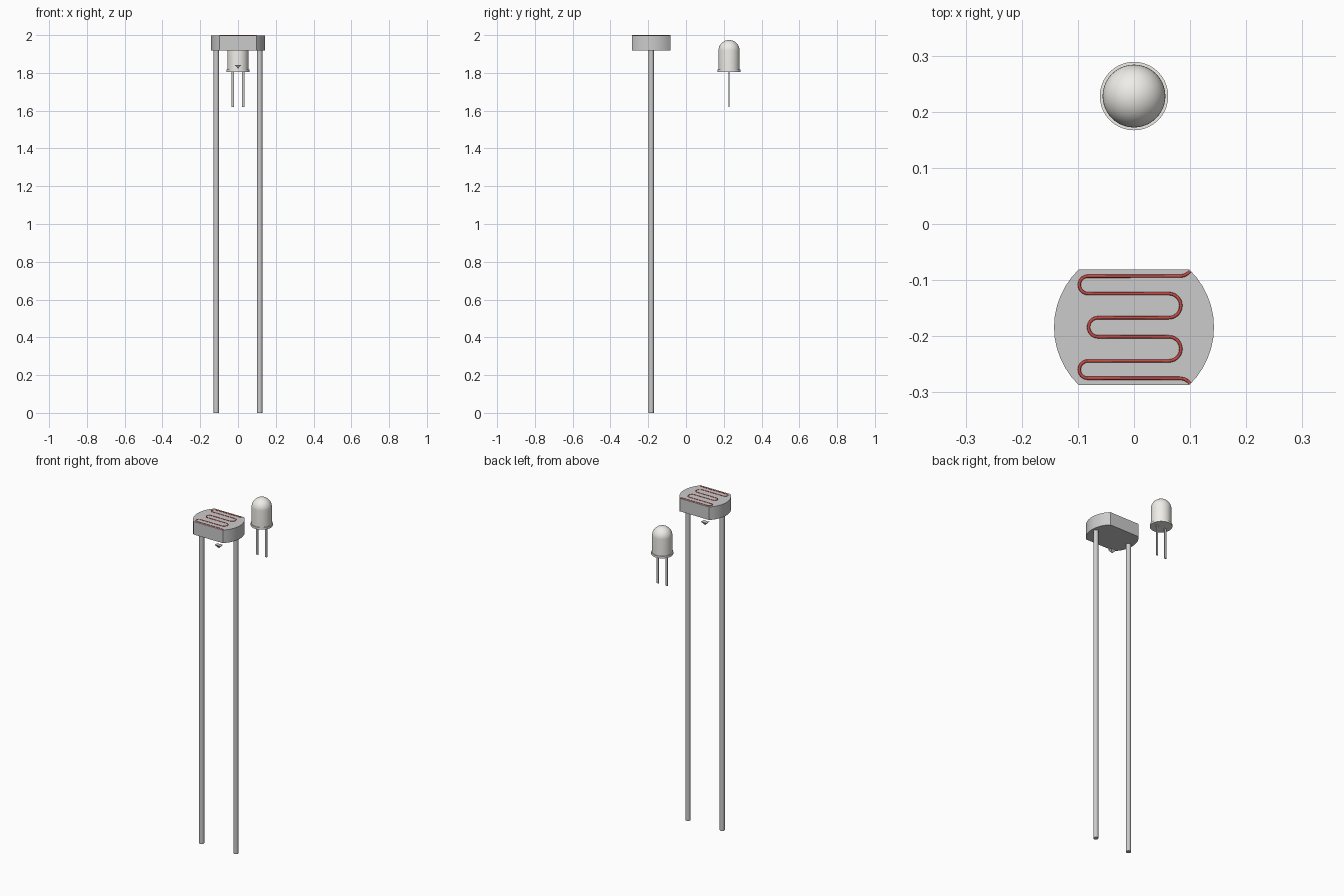
import bpy, bmesh, math
from math import sin, cos, pi

if "Cube" in bpy.data.objects:
    bpy.data.objects.remove(bpy.data.objects["Cube"])

SENSOR_Y, LED_Y = -0.184, 0.228
TOP = 1.998


def material(name, color):
    m = bpy.data.materials.new(name)
    m.diffuse_color = color
    m.use_nodes = True
    m.node_tree.nodes["Principled BSDF"].inputs["Base Color"].default_value = m.diffuse_color
    return m


RED = material("track_red", (0.55, 0.07, 0.06, 1))
WHITE = material("warm_white", (0.86, 0.85, 0.81, 1))


def add_object(name, bm, mat=None, smooth=None):
    bmesh.ops.recalc_face_normals(bm, faces=bm.faces)
    mesh = bpy.data.meshes.new(name)
    bm.to_mesh(mesh)
    bm.free()
    ob = bpy.data.objects.new(name, mesh)
    bpy.context.collection.objects.link(ob)
    if mat:
        mesh.materials.append(mat)
    if smooth:
        bpy.ops.object.select_all(action='DESELECT')
        ob.select_set(True)
        bpy.context.view_layer.objects.active = ob
        bpy.ops.object.shade_smooth_by_angle(angle=math.radians(smooth))
    return ob


def prism(name, outline, z0, z1, **kw):
    bm = bmesh.new()
    face = bm.faces.new([bm.verts.new((x, y, z0)) for x, y in outline])
    up = bmesh.ops.extrude_face_region(bm, geom=[face], use_keep_orig=True)["geom"]
    for v in up:
        if isinstance(v, bmesh.types.BMVert):
            v.co.z = z1
    return add_object(name, bm, **kw)


def arc(cx, cy, r, a0, a1, n):
    angles = [math.radians(a0 + (a1 - a0) * i / n) for i in range(n + 1)]
    return [(cx + r * cos(a), cy + r * sin(a)) for a in angles]


# Sensor body: disc with two flattened sides
half = math.degrees(math.asin(0.1025 / 0.1425))
body = arc(0, SENSOR_Y, 0.1425, -half, half, 12)
body += arc(0, SENSOR_Y, 0.1425, 180 - half, 180 + half, 12)
prism("sensor_body", body, 1.919, TOP, smooth=30)

# Long round leads
for side, x in (("left", -0.115), ("right", 0.115)):
    prism("sensor_lead_" + side, arc(x, SENSOR_Y, 0.014, 0, 345, 23), 0, TOP - 0.0002, smooth=40)

# Small pointed marker between the leads
bm = bmesh.new()
rim = [bm.verts.new((x, SENSOR_Y + y, 1.843)) for x, y in
       ((-0.019, -0.013), (0.019, -0.013), (0.019, 0.013), (-0.019, 0.013))]
tip = bm.verts.new((0, SENSOR_Y, 1.823))
bm.faces.new(rim)
for i in range(4):
    bm.faces.new((rim[i], rim[(i + 1) % 4], tip))
add_object("pointed_marker", bm)

# Winding red track, one half and its mirror image
upper = arc(0.08, 0.109, 0.018, -25, -90, 5)
upper = [(0.100, 0.100), (0.096, 0.096), (0.090, 0.0925), (0.082, 0.091)]
upper += arc(-0.082, 0.0755, 0.0155, 90, 270, 14)
upper += arc(0.062, 0.0385, 0.0215, 90, -90, 14)
upper += arc(-0.064, 0.0, 0.017, 90, 180, 7)
path = upper + [(x, -y) for x, y in reversed(upper[:-1])]
curve = bpy.data.curves.new("red_track", 'CURVE')
curve.dimensions = '3D'
curve.bevel_depth = 0.0028
curve.bevel_resolution = 1
curve.use_fill_caps = True
spline = curve.splines.new('POLY')
spline.points.add(len(path) - 1)
for p, (x, y) in zip(spline.points, path):
    p.co = (x, y, 0, 1)
curve.materials.append(RED)
track = bpy.data.objects.new("red_track", curve)
track.location = (0, SENSOR_Y, TOP)
track.scale = (1, 1, 0.7)
bpy.context.collection.objects.link(track)

# Lamp: flange, barrel and dome turned from one profile
R = 0.056
profile = [(0, 1.806), (0.061, 1.806), (0.061, 1.818), (R, 1.818)]
profile += [(r, 1.918 + z) for r, z in arc(0, 0, R, 0, 90, 12)]
profile[-1] = (0, 1.974)
bm = bmesh.new()
vs = [bm.verts.new((r, LED_Y, z)) for r, z in profile]
es = [bm.edges.new(pair) for pair in zip(vs, vs[1:])]
bmesh.ops.spin(bm, geom=vs + es, cent=(0, LED_Y, 0), axis=(0, 0, 1),
               angle=2 * pi, steps=40)
bmesh.ops.remove_doubles(bm, verts=bm.verts, dist=1e-4)
add_object("lamp_lens", bm, mat=WHITE, smooth=35)

# Thin flat lamp legs
for side, x in (("left", -0.029), ("right", 0.029)):
    w, t = 0.0065, 0.0025
    prism("lamp_leg_" + side, [(x - w, LED_Y - t), (x + w, LED_Y - t),
                               (x + w, LED_Y + t), (x - w, LED_Y + t)], 1.619, 1.81)
